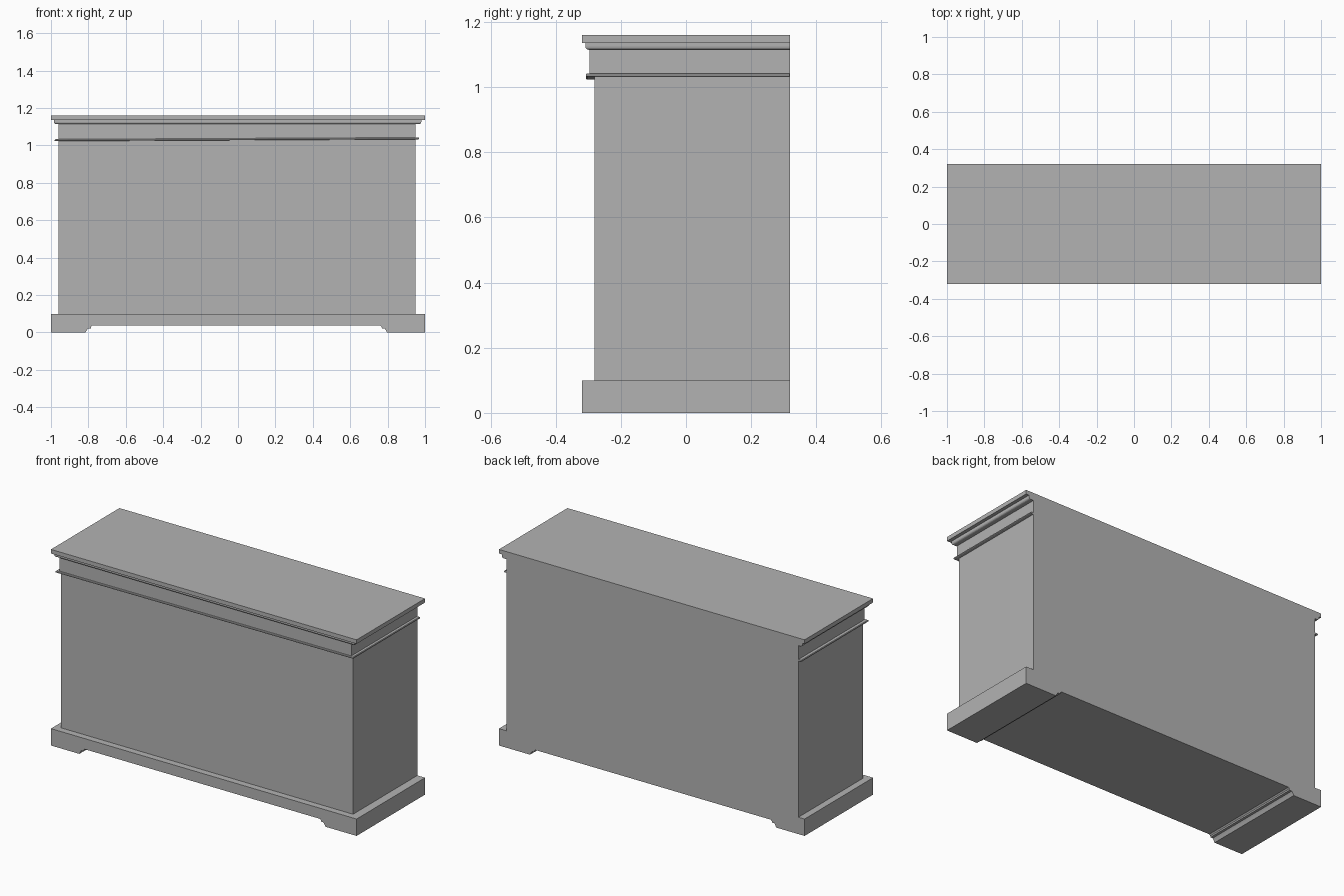
import bpy
import bmesh

cube = bpy.data.objects.get("Cube")
if cube:
    bpy.data.objects.remove(cube, do_unlink=True)

BACK = 0.32

grey = bpy.data.materials.new("plain grey")
grey.use_nodes = True
colour = (0.45, 0.45, 0.45, 1)
grey.diffuse_color = colour
grey.node_tree.nodes["Principled BSDF"].inputs["Base Color"].default_value = colour


def finish(name, bm):
    bmesh.ops.recalc_face_normals(bm, faces=bm.faces)
    mesh = bpy.data.meshes.new(name)
    bm.to_mesh(mesh)
    bm.free()
    mesh.materials.append(grey)
    obj = bpy.data.objects.new(name, mesh)
    bpy.context.collection.objects.link(obj)
    return obj


def tier(name, left, right, front, levels, tilt=0.0, back=BACK):
    """Rectangular slab lofted through (z, inset) levels; the back stays flat."""
    bm = bmesh.new()
    rings = []
    for z, inset in levels:
        corners = ((left + inset, front + inset), (right - inset, front + inset),
                   (right - inset, back), (left + inset, back))
        rings.append([bm.verts.new((x, y, z + tilt * x)) for x, y in corners])
    for low, high in zip(rings, rings[1:]):
        for i in range(4):
            j = (i + 1) % 4
            bm.faces.new((low[i], low[j], high[j], high[i]))
    bm.faces.new(rings[0])
    bm.faces.new(rings[-1])
    return finish(name, bm)


# Plinth: front outline with stepped bracket feet, extruded to the back
foot = [(0.0, 0.0), (0.007, 0.013), (0.013, 0.022), (0.028, 0.022),
        (0.029, 0.03), (0.036, 0.037)]
outline = [(-1, 0.1), (-1, 0)]
outline += [(-0.815 + dx, z) for dx, z in foot]
outline += [(0.797 - dx, z) for dx, z in reversed(foot)]
outline += [(1, 0), (1, 0.1)]
bm = bmesh.new()
face = bm.faces.new([bm.verts.new((x, -BACK, z)) for x, z in outline])
swept = bmesh.ops.extrude_face_region(bm, geom=[face])
bmesh.ops.translate(bm, vec=(0, 2 * BACK, 0),
                    verts=[v for v in swept["geom"] if isinstance(v, bmesh.types.BMVert)])
finish("plinth", bm)

# Cabinet body and the frieze band that stands forward of it
SIDES = (-0.96, 0.95)
tier("cabinet_body", *SIDES, -0.281, [(0.1, 0), (1.034, 0)])
tier("frieze", *SIDES, -0.297, [(1.034, 0), (1.116, 0)])

# Thin rounded bead under the frieze, rising slightly to one side
tier("bead_moulding", -0.98, 0.968, -0.307,
     [(1.028, 0.003), (1.03, 0), (1.035, 0), (1.038, 0.003)],
     tilt=0.005, back=BACK - 0.002)

# Crown moulding with a rounded lower edge, then the top board
tier("crown_moulding", -0.985, 0.98, -0.309,
     [(1.115, 0.009), (1.117, 0.004), (1.121, 0.001), (1.125, 0), (1.136, 0)])
tier("top_board", -1, 1, -BACK, [(1.136, 0), (1.16, 0)])
